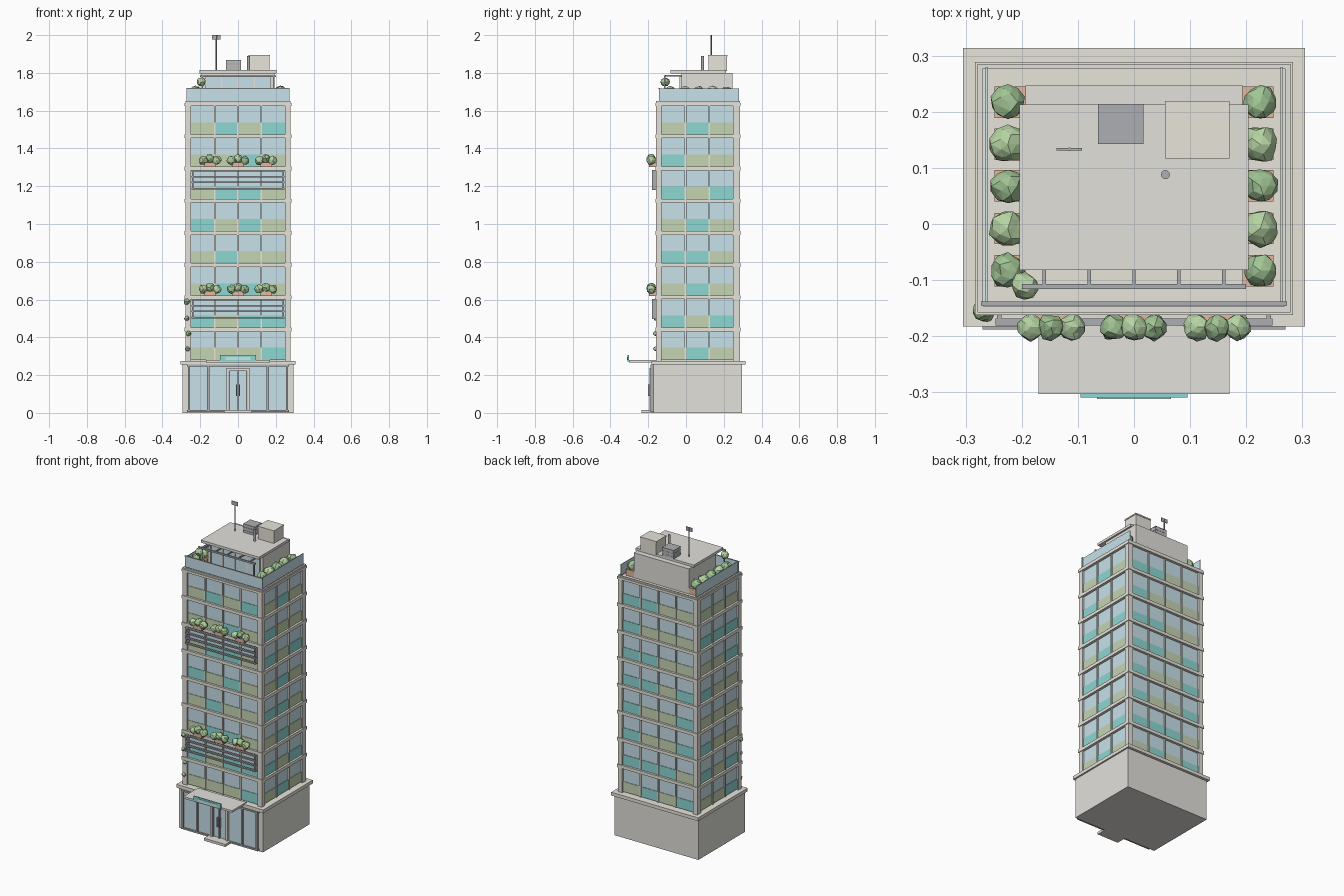
import bpy, bmesh, random
from mathutils import Vector, Matrix

if "Cube" in bpy.data.objects:
    bpy.data.objects.remove(bpy.data.objects["Cube"])

random.seed(4)
COL = {
    "concrete": (0.76, 0.75, 0.71), "grey": (0.5, 0.5, 0.5), "cream": (0.80, 0.78, 0.70),
    "glass": (0.58, 0.75, 0.82), "teal": (0.27, 0.68, 0.65), "olive": (0.56, 0.66, 0.45),
    "metal": (0.42, 0.43, 0.45), "clay": (0.78, 0.48, 0.34), "leaf": (0.36, 0.56, 0.30),
    "leaf_light": (0.47, 0.66, 0.37), "pale": (0.6, 0.82, 0.8),
}
MATS = {}


def finish(name, bm, color):
    if color not in MATS:
        MATS[color] = bpy.data.materials.new(color)
        MATS[color].diffuse_color = (*COL[color], 1)
    me = bpy.data.meshes.new(name)
    bm.to_mesh(me)
    bm.free()
    me.materials.append(MATS[color])
    ob = bpy.data.objects.new(name, me)
    bpy.context.collection.objects.link(ob)
    return ob


def boxes(name, color, items):
    """One object from boxes given as (x0, x1, y0, y1, z0, z1)."""
    bm = bmesh.new()
    for x0, x1, y0, y1, z0, z1 in items:
        m = Matrix.Translation(((x0 + x1) / 2, (y0 + y1) / 2, (z0 + z1) / 2))
        bmesh.ops.create_cube(bm, size=1, matrix=m @ Matrix.Diagonal((abs(x1 - x0), abs(y1 - y0), z1 - z0, 1)))
    return finish(name, bm, color)


def shrubs(name, color, items):
    """Faceted foliage balls given as (x, y, z, radius)."""
    bm = bmesh.new()
    for x, y, z, r in items:
        vs = bmesh.ops.create_icosphere(bm, subdivisions=2, radius=r)["verts"]
        for v in vs:
            v.co = v.co * random.uniform(0.86, 1.1) + Vector((x, y, z))
    return finish(name, bm, color)


def tube(name, color, x, y, z0, z1, r, sides=12):
    bm = bmesh.new()
    bmesh.ops.create_cone(bm, cap_ends=True, segments=sides, radius1=r, radius2=r, depth=z1 - z0,
                          matrix=Matrix.Translation((x, y, (z0 + z1) / 2)))
    return finish(name, bm, color)


# Podium and cornice
boxes("podium", "concrete", [(-0.295, 0.295, -0.172, 0.297, 0, 0.256)])
boxes("podium_cornice", "cream", [(-0.305, 0.305, -0.183, 0.314, 0.255, 0.276)])
boxes("shopfront_glass", "glass", [(-0.265, 0.265, -0.179, -0.17, 0.012, 0.25)])
xs = (-0.26, -0.158, 0.158, 0.26)
boxes("shopfront_frame", "metal",
      [(x - 0.006, x + 0.006, -0.188, -0.17, 0.012, 0.25) for x in xs]
      + [(-0.27, 0.27, -0.188, -0.17, z, z + 0.01) for z in (0.006, 0.245)])
boxes("door_frame", "concrete",
      [(s * 0.055 - 0.006, s * 0.055 + 0.006, -0.192, -0.17, 0.01, 0.235) for s in (-1, 1)]
      + [(-0.061, 0.061, -0.192, -0.17, 0.225, 0.237)])
boxes("door_mullions", "metal",
      [(-0.003, 0.003, -0.19, -0.17, 0.015, 0.225)]
      + [(s * 0.046 - 0.004, s * 0.046 + 0.004, -0.187, -0.17, 0.015, 0.225) for s in (-1, 1)])
boxes("door_handles", "metal", [(s * 0.008 - 0.003, s * 0.008 + 0.003, -0.2, -0.187, 0.09, 0.15) for s in (-1, 1)])
boxes("entrance_step", "concrete", [(-0.075, 0.075, -0.235, -0.17, 0, 0.016)])
boxes("canopy", "concrete", [(-0.17, 0.17, -0.303, -0.16, 0.268, 0.281)])
boxes("canopy_panel", "teal", [(-0.095, 0.095, -0.309, -0.302, 0.272, 0.306)])
boxes("canopy_panel_inset", "pale", [(-0.066, 0.066, -0.312, -0.308, 0.28, 0.297)])

# Tower: core, corner piers, floor slabs
X, Y0, Y1 = 0.279, -0.158, 0.285
Z0, PITCH, WH, FLOORS = 0.281, 0.1705, 0.148, 8
TOP = 1.64
boxes("tower_core", "concrete", [(-X + 0.02, X - 0.02, Y0 + 0.02, Y1 - 0.02, 0.27, TOP)])
boxes("corner_piers", "concrete",
      [(x0, x1, y0, y1, 0.27, TOP) for x0, x1 in ((-X, -0.248), (0.248, X))
       for y0, y1 in ((Y0, -0.129), (0.25, Y1))])
e = 0.004
boxes("floor_slabs", "cream",
      [(-X - e, X + e, Y0 - e, Y1 + e, Z0 + PITCH * i - 0.02, Z0 + PITCH * i) for i in range(1, FLOORS)])
boxes("roof_slab", "cream", [(-X - e, X + e, Y0 - e, Y1 + e, TOP - 0.014, TOP + 0.001)])

# Curtain wall bays on all four sides
sides = {
    "front": (-0.248, 0.248, 4, lambda u, v, a, b: (u, v, Y0 + a, Y0 + b)),
    "back": (-0.248, 0.248, 4, lambda u, v, a, b: (u, v, Y1 - b, Y1 - a)),
    "right": (-0.129, 0.25, 3, lambda u, v, a, b: (X - b, X - a, u, v)),
    "left": (-0.129, 0.25, 3, lambda u, v, a, b: (-X + a, -X + b, u, v)),
}
PATTERN = {  # floors from bottom to top, T teal, O olive
    "front": "OOOT TOTT OTTO OTOO TOTO OTTO OOTO OTOT".split(),
    "right": "OTO TOT OTO TTO OTO TOT TOO OTO".split(),
}
for side, (a, b, n, put) in sides.items():
    glass, teal, olive, mull = [], [], [], []
    w = (b - a) / n
    for f in range(FLOORS):
        z = Z0 + PITCH * f
        row = PATTERN[side][f] if side in PATTERN else [random.choice("TO") for _ in range(n)]
        for k in range(n):
            u, v = a + k * w, a + (k + 1) * w
            glass.append((*put(u, v, 0.012, 0.022), z + 0.064, z + WH + 0.003))
            (teal if row[k] == "T" else olive).append((*put(u, v, 0.009, 0.022), z, z + 0.064))
            if k:
                mull.append((*put(u - 0.004, u + 0.004, 0.003, 0.022), z, z + WH + 0.003))
    boxes(side + "_window_glass", "glass", glass)
    boxes(side + "_teal_spandrels", "teal", teal)
    boxes(side + "_olive_spandrels", "olive", olive)
    boxes(side + "_mullions", "cream", mull)

# Sunshade louvres with planted ledge above, twice on the front
for tag, f in (("lower", 1), ("upper", 5)):
    zt = Z0 + PITCH * (f + 1)
    boxes(tag + "_louvres", "metal",
          [(-0.247, 0.247, -0.181, -0.168, zt - d, zt - d + 0.008) for d in (0.026, 0.058, 0.088, 0.122)])
    boxes(tag + "_louvre_posts", "metal",
          [(s * 0.24 - 0.004, s * 0.24 + 0.004, -0.179, -0.15, zt - 0.125, zt - 0.018) for s in (-1, 1)])
    boxes(tag + "_planter_boxes", "clay",
          [(x - 0.03, x + 0.03, -0.195, -0.158, zt - 0.002, zt + 0.022) for x in (-0.148, 0, 0.148)])
    balls = [(x + dx, -0.184, zt + 0.033 + (0.009 if dx == 0 else 0), 0.024)
             for x in (-0.148, 0, 0.148) for dx in (-0.036, 0, 0.036)]
    shrubs(tag + "_ledge_shrubs", "leaf_light", balls[::2])
    shrubs(tag + "_ledge_shrubs_dark", "leaf", balls[1::2])

# Climbing plant on the front left corner
shrubs("climber_leaves", "leaf",
       [(-0.268, -0.16, 0.34, 0.013), (-0.262, -0.16, 0.42, 0.014), (-0.272, -0.158, 0.5, 0.013),
        (-0.272, -0.155, 0.59, 0.017)])

# Roof terrace: kerb, glass balustrade, planters and shrubs
boxes("roof_kerb", "concrete",
      [(-X, X, Y0, Y0 + 0.012, TOP, 1.65), (-X, X, Y1 - 0.008, Y1, TOP, 1.65),
       (-X, -X + 0.01, Y0, Y1, TOP, 1.65), (X - 0.01, X, Y0, Y1, TOP, 1.65)])
boxes("glass_balustrade", "glass",
      [(-0.272, 0.272, -0.144, -0.139, 1.65, 1.718)]
      + [(s * 0.263 - 0.002, s * 0.263 + 0.002, -0.142, 0.28, 1.65, 1.718) for s in (-1, 1)])
boxes("balustrade_rail", "metal", [(-0.273, 0.273, -0.145, -0.138, 1.716, 1.721)])
ys = (0.217, 0.142, 0.068, -0.008, -0.083)
boxes("roof_planters", "clay",
      [(s * 0.221 - 0.028, s * 0.221 + 0.028, y - 0.028, y + 0.028, TOP, 1.68) for s in (-1, 1) for y in ys])
shrubs("roof_shrubs", "leaf", [(s * 0.225, y, 1.698, 0.031) for s in (-1, 1) for y in ys[::2]])
shrubs("roof_shrubs_light", "leaf_light", [(s * 0.225, y, 1.698, 0.033) for s in (-1, 1) for y in ys[1::2]])

# Penthouse with glazed front, flat roof and pergola
boxes("penthouse", "concrete", [(-0.193, 0.193, -0.025, 0.247, TOP, 1.8)])
boxes("penthouse_glass", "glass", [(-0.17, 0.17, -0.03, -0.02, 1.65, 1.782)])
boxes("penthouse_mullions", "cream", [(x - 0.004, x + 0.004, -0.034, -0.02, 1.65, 1.782)
                                      for x in (-0.17, -0.085, 0, 0.085, 0.17)])
boxes("penthouse_roof", "concrete", [(-0.204, 0.204, -0.082, 0.213, 1.798, 1.814)])
boxes("pergola", "metal",
      [(-0.2, 0.2, -0.116, -0.107, 1.777, 1.787)]
      + [(x - 0.003, x + 0.003, -0.112, -0.025, 1.78, 1.789) for x in (-0.16, -0.08, 0, 0.08, 0.16)]
      + [(s * 0.19 - 0.004, s * 0.19 + 0.004, -0.116, -0.108, TOP, 1.78) for s in (-1, 1)])
shrubs("hanging_plant", "leaf_light", [(-0.195, -0.11, 1.752, 0.024)])

# Rooftop equipment
boxes("lift_housing", "cream", [(0.058, 0.167, 0.12, 0.216, 1.81, 1.888), (0.055, 0.17, 0.117, 0.219, 1.888, 1.896)])
tube("vent_pipe", "metal", 0.056, 0.088, 1.81, 1.89, 0.008)
boxes("cooling_unit", "grey", [(-0.063, 0.016, 0.145, 0.213, 1.812, 1.868)])
boxes("cooling_unit_slats", "metal", [(-0.064, 0.017, 0.143, 0.214, z, z + 0.004) for z in (1.825, 1.845, 1.865)])
tube("antenna_mast", "metal", -0.115, 0.133, 1.81, 2.0, 0.0035, 8)
boxes("antenna_panel", "metal", [(-0.138, -0.093, 0.131, 0.135, 1.976, 2.0)])

for m in bpy.data.materials:
    if m.users and not m.is_grease_pencil:
        m.use_nodes = True
        m.node_tree.nodes["Principled BSDF"].inputs["Base Color"].default_value = m.diffuse_color
